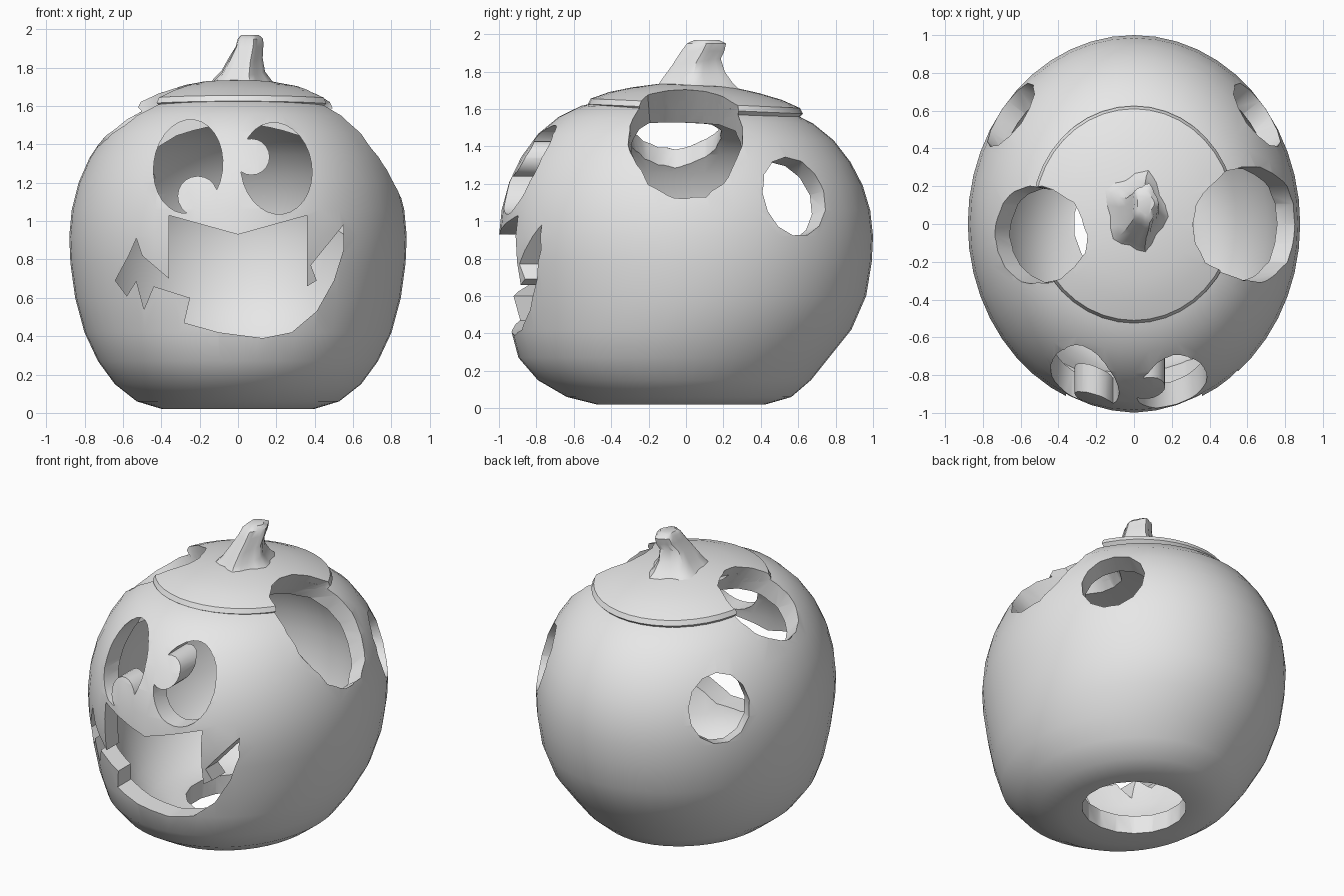
import bpy, bmesh, math, random
from mathutils import Matrix, Vector

random.seed(4)
cube = bpy.data.objects.get("Cube")
if cube:
    bpy.data.objects.remove(cube)

skin = bpy.data.materials.new("plain grey")
skin.use_nodes = True
skin.diffuse_color = (0.8, 0.8, 0.8, 1)
skin.node_tree.nodes["Principled BSDF"].inputs["Base Color"].default_value = (0.8, 0.8, 0.8, 1)


def make(name, bm):
    bmesh.ops.recalc_face_normals(bm, faces=bm.faces)
    mesh = bpy.data.meshes.new(name)
    bm.to_mesh(mesh)
    bm.free()
    obj = bpy.data.objects.new(name, mesh)
    bpy.context.collection.objects.link(obj)
    return obj


def loft(name, rings):
    """Skin a stack of closed point rings and cap both ends."""
    bm = bmesh.new()
    loops = [[bm.verts.new(p) for p in ring] for ring in rings]
    for a, b in zip(loops, loops[1:]):
        for i in range(len(a)):
            j = (i + 1) % len(a)
            bm.faces.new((a[i], a[j], b[j], b[i]))
    bm.faces.new(loops[0])
    bm.faces.new(loops[-1])
    return make(name, bm)


def circle(n):
    return [2 * math.pi * i / n for i in range(n)]


def plug(name, centre, direction, sx, sy, depth, sides, taper=1.0, roll=0.0, jitter=0.0):
    """Cutter: a tapered elliptical cylinder along a direction."""
    bm = bmesh.new()
    bmesh.ops.create_cone(bm, cap_ends=True, segments=sides, radius1=1 / taper,
                          radius2=taper, depth=depth)
    for v in bm.verts:
        k = 1 + random.uniform(-jitter, jitter)
        v.co.x *= k
        v.co.y *= k
    turn = Vector(direction).to_track_quat('Z', 'Y').to_matrix().to_4x4()
    bm.transform(Matrix.Translation(centre) @ turn @ Matrix.Rotation(roll, 4, 'Z')
                 @ Matrix.Diagonal((sx, sy, 1, 1)))
    obj = make(name, bm)
    obj.hide_render = True
    return obj


def carve(obj, cutters):
    for c in cutters:
        mod = obj.modifiers.new(c.name, 'BOOLEAN')
        mod.operation = 'DIFFERENCE'
        mod.solver = 'EXACT'
        mod.object = c
    bpy.context.view_layer.update()
    graph = bpy.context.evaluated_depsgraph_get()
    mesh = bpy.data.meshes.new_from_object(obj.evaluated_get(graph))
    obj.modifiers.clear()
    obj.data = mesh


def finish(obj, angle=35):
    mesh = obj.data
    mesh.materials.clear()
    mesh.materials.append(skin)
    for p in mesh.polygons:
        p.material_index = 0
        p.use_smooth = True
    mesh.set_sharp_from_angle(angle=math.radians(angle))


# Pumpkin wall: one profile gives both the outside and the cavity
PROFILE = [(.25, .03), (.45, .02), (.6, .06), (.73, .15), (.83, .27), (.91, .42),
           (.965, .6), (.993, .78), (1, .92), (.985, 1.06), (.945, 1.2),
           (.88, 1.33), (.79, 1.45), (.68, 1.54), (.56, 1.6), (.4, 1.64), (.15, 1.65)]


def gourd(name, wide, tall):
    rings = []
    for r, z in PROFILE:
        z = .84 + (z - .84) * tall
        lean = -.07 * math.exp(-((z - .22) / .2) ** 2)
        ring = []
        for a in circle(48):
            y = r * wide * math.sin(a)
            drop = .03 * y * max(0, z - 1) / .6
            ring.append((.88 * r * wide * math.cos(a), y + lean, z - drop))
        rings.append(ring)
    return loft(name, rings)


body = gourd("pumpkin_body", 1, 1)
cavity = gourd("cavity_cutter", .88, .85)

# Lid: shallow dome tipped slightly to the back
LID = [(.3, 1.55), (.54, 1.55), (.575, 1.585), (.56, 1.615), (.46, 1.655),
       (.34, 1.685), (.2, 1.71), (.06, 1.72)]
lid = loft("lid", [[(.94 * r * math.cos(a), .05 + r * math.sin(a),
                     z + .015 - .045 * r * math.sin(a)) for a in circle(40)] for r, z in LID])

# Stem: ribbed, leaning to the back and side
STEM = [(0, .03, 1.66, .25, .27), (.01, .04, 1.72, .16, .2), (.02, .04, 1.78, .11, .16),
        (.035, .055, 1.85, .085, .125), (.055, .09, 1.91, .07, .11),
        (.06, .11, 1.95, .065, .1), (.06, .11, 1.97, .045, .06)]
stem = loft("stem", [[(x + rx * (1 + .1 * math.cos(5 * a)) * math.cos(a),
                       y + ry * (1 + .1 * math.cos(5 * a)) * math.sin(a),
                       z + (.02 * math.sin(a) if z < 1.9 else 0)) for a in circle(20)]
                     for x, y, z, rx, ry in STEM])

# Broken openings on the shoulders
shoulders = [
    plug("left_shoulder_cutter", (.56, 0, 1.4), (.73, 0, .68), .3, .4, .6, 18, 1.1, 0, .05),
    plug("right_shoulder_cutter", (-.485, -.06, 1.535), (-.57, 0, .82), .26, .29, .5, 18, 1.1, 0, .05),
]

# Round openings at the back and underneath
holes = [plug("back_hole_cutter", (s * .68, .6, 1.14), (s * .75, .62, .2), .2, .22, .6, 13)
         for s in (-1, 1)]
holes.append(plug("base_hole_cutter", (0, 0, .1), (0, 0, 1), .32, .32, .5, 18))

# Eyes: ovals with a round pupil left standing
FRONT = (0, -1, 0)
eyes, pupils = [], []
for ex, ez, w, h, roll, px, pz, pr in ((-.26, 1.285, .18, .245, -.12, -.21, 1.13, .105),
                                       (.2, 1.275, .185, .24, .15, .07, 1.335, .095)):
    eye = plug("eye_cutter", (ex, -.85, ez), FRONT, w, h, .75, 28, 1, roll)
    pupil = plug("pupil_cutter", (px, -.85, pz), FRONT, pr, pr, 1.2, 20)
    carve(eye, [pupil])
    eyes.append(eye)
    pupils.append(pupil)

# Mouth: toothed grin
GRIN = [(-.53, .91), (-.5, .82), (-.36, .7), (-.36, 1.03), (0, .93), (.36, 1.03),
        (.36, .66), (.41, .69), (.38, .77), (.55, .98), (.55, .85), (.5, .69),
        (.41, .53), (.28, .42), (.13, .39), (-.1, .42), (-.28, .47), (-.25, .6),
        (-.44, .66), (-.49, .54), (-.53, .69), (-.58, .61), (-.64, .69), (-.57, .82)]
mouth = loft("mouth_cutter", [[(x, y, z) for x, z in GRIN] for y in (-1.2, -.4)])
mouth.hide_render = True

# Carve everything, then drop the cutters
carve(body, [cavity, mouth] + eyes + holes + shoulders)
carve(lid, shoulders)
for cutter in [cavity, mouth] + eyes + pupils + holes + shoulders:
    bpy.data.objects.remove(cutter)

for part in (body, lid, stem):
    finish(part)
